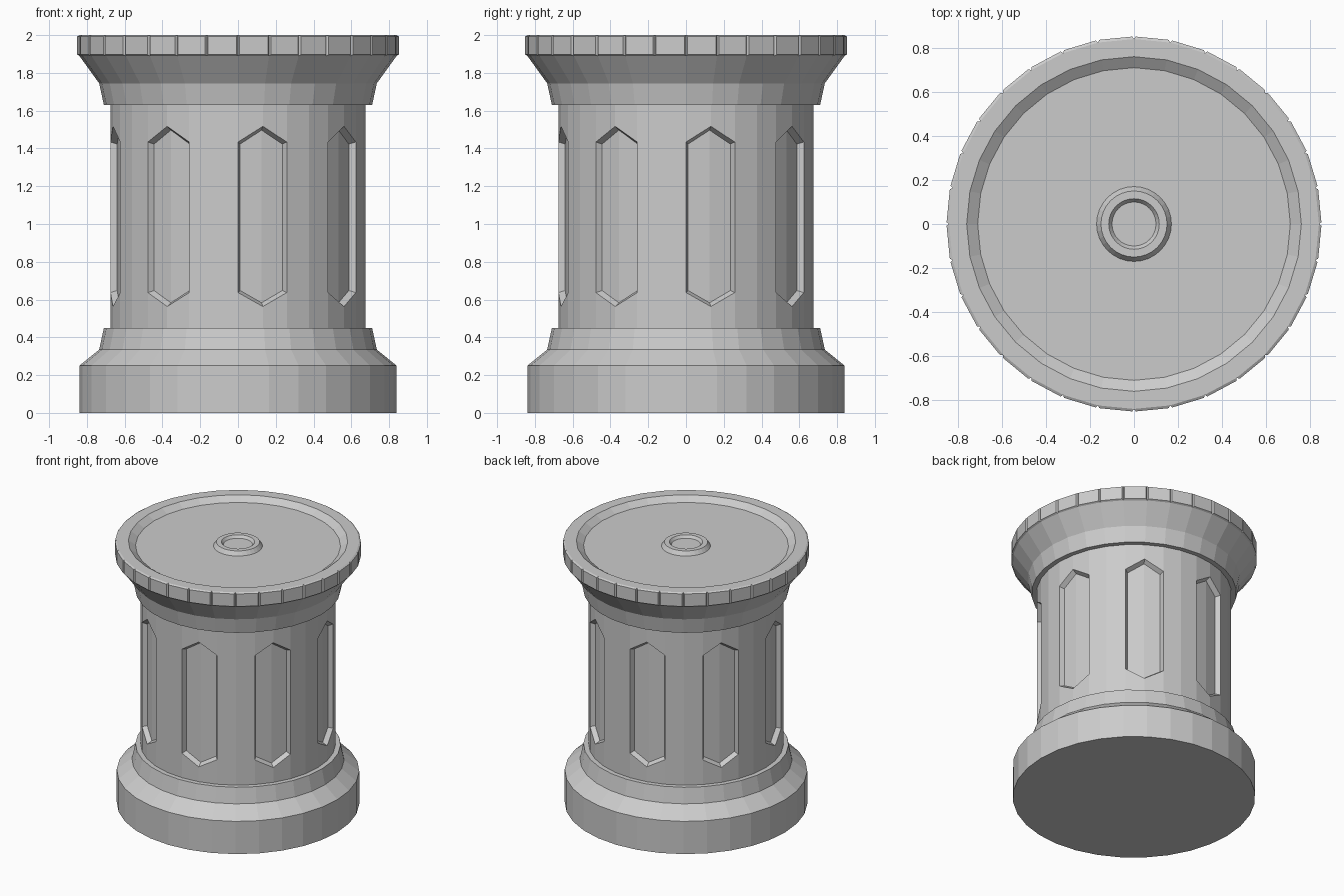
import bpy, bmesh, math

if "Cube" in bpy.data.objects:
    bpy.data.objects.remove(bpy.data.objects["Cube"])

N = 32  # sides all round
STEP = 2 * math.pi / N


def pt(r, col, z):
    a = col * STEP
    return (r * math.cos(a), r * math.sin(a), z)


def finish(bm, name):
    bmesh.ops.remove_doubles(bm, verts=bm.verts, dist=1e-4)
    bmesh.ops.recalc_face_normals(bm, faces=bm.faces)
    mesh = bpy.data.meshes.new(name)
    bm.to_mesh(mesh)
    bm.free()
    obj = bpy.data.objects.new(name, mesh)
    bpy.context.collection.objects.link(obj)
    return obj


def lathe(profile, close_first=False, close_last=False):
    """Revolve (radius, z) points; returns the bmesh and faces per band."""
    bm = bmesh.new()
    rings = [[bm.verts.new(pt(r, i, z)) for i in range(N)] for r, z in profile]
    bands = []
    for lo, hi in zip(rings, rings[1:]):
        bands.append([bm.faces.new((lo[i], lo[(i + 1) % N], hi[(i + 1) % N], hi[i]))
                      for i in range(N)])
    if close_first:
        bm.faces.new(rings[0][::-1])
    if close_last:
        bm.faces.new(rings[-1])
    bm.normal_update()
    return bm, bands


R = 0.675        # column radius
Z0, Z1 = 0.45, 1.63

# Stepped base
bm, _ = lathe([(0.84, 0), (0.84, 0.25), (0.735, 0.335), (0.71, Z0), (R, Z0)],
              close_first=True)
finish(bm, "base")

# Column with eight pointed recessed panels, each two facets wide
bm = bmesh.new()


def face(*pts):
    bm.faces.new([bm.verts.new(pt(*p)) for p in pts])


hexagon = [(0, 0.637), (1, 0.563), (2, 0.637), (2, 1.434), (1, 1.517), (0, 1.434)]
inner = [(0.09, 0.648), (1, 0.583), (1.91, 0.648), (1.91, 1.423), (1, 1.497), (0.09, 1.423)]
R_IN = 0.64
for k in range(0, N, 4):
    o = [(R, k + c, z) for c, z in hexagon]
    n = [(R_IN, k + c, z) for c, z in inner]
    for i in range(6):  # sloping panel walls
        j = (i + 1) % 6
        face(o[i], o[j], n[j], n[i])
    face(n[0], n[1], n[4], n[5])
    face(n[1], n[2], n[3], n[4])
    for a, b in ((0, 1), (1, 2)):  # column wall below the panel
        face((R, k + a, Z0), (R, k + b, Z0), o[b], o[a])
    for a, b in ((5, 4), (4, 3)):  # column wall above the panel
        face(o[a], o[b], (R, o[b][1], Z1), (R, o[a][1], Z1))
    for c in (k + 2, k + 3):       # plain wall between panels
        zs = [Z0, 0.637, 1.434, Z1]
        for lo, hi in zip(zs, zs[1:]):
            face((R, c, lo), (R, c + 1, lo), (R, c + 1, hi), (R, c, hi))
finish(bm, "column")

# Flared capital, dished top and central boss
FLOOR = 1.965
bm, bands = lathe([(R, Z1), (0.71, Z1), (0.735, 1.745), (0.84, 1.89), (0.84, 2.0),
                   (0.76, 2.0), (0.71, FLOOR), (0.17, FLOOR), (0.15, 1.995),
                   (0.115, 1.995), (0.10, 1.975)], close_last=True)
# Raised blocks round the rim
bmesh.ops.inset_individual(bm, faces=bands[3], thickness=0.01, depth=0.012)
finish(bm, "capital")
